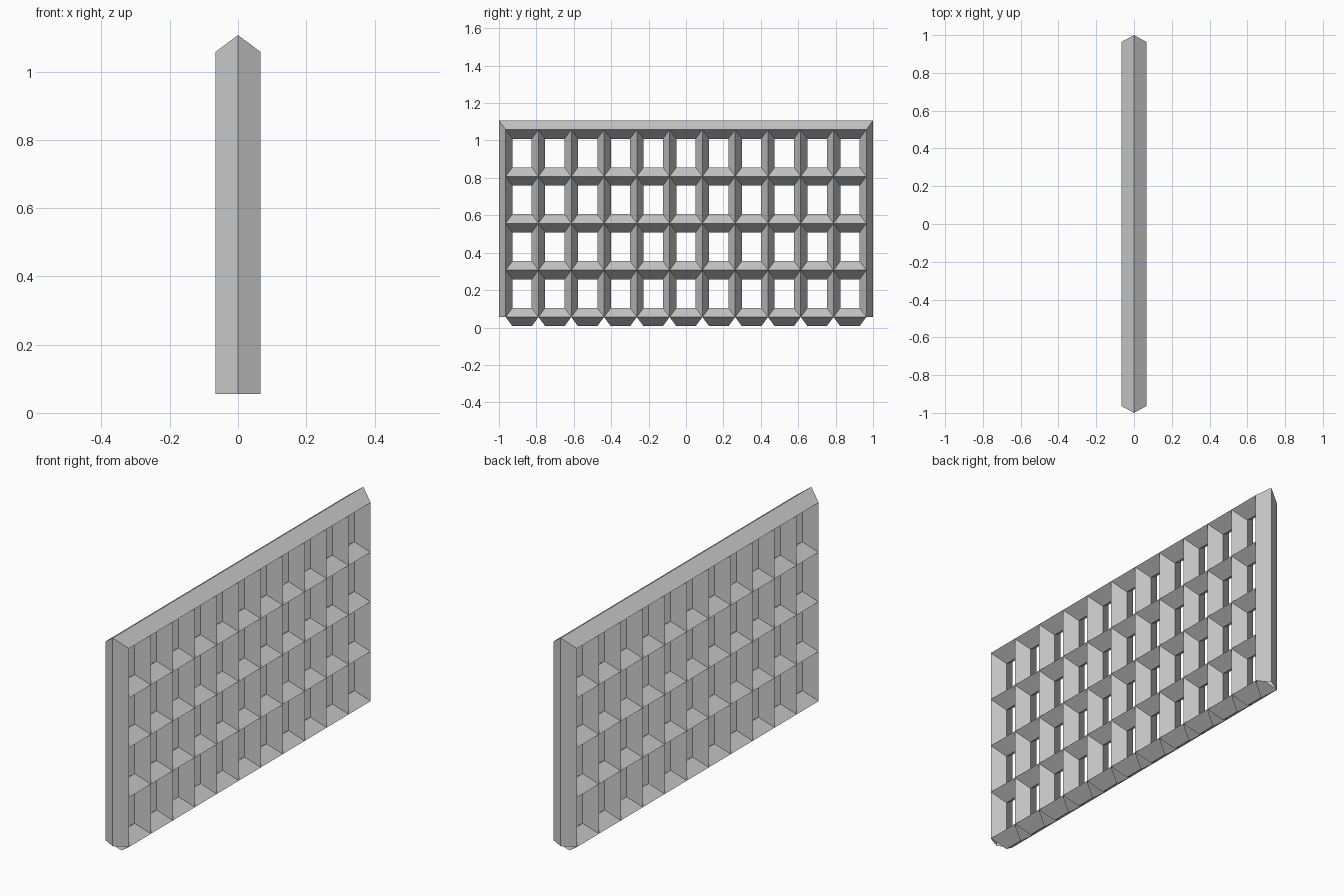
import bpy

if "Cube" in bpy.data.objects:
    bpy.data.objects.remove(bpy.data.objects["Cube"])

COLS, ROWS = 11, 4
D = 0.066                   # half depth of the lattice
Y, Z0, Z1 = 0.964, 0.056, 1.058
IY, IZ = 0.036, 0.049       # bevel reach towards the middle plane
W, H = 2 * Y / COLS, (Z1 - Z0) / ROWS


def make(name, verts, faces, cols=1, rows=1):
    """Build one front half, repeat it over the grid and mirror it in x."""
    mesh = bpy.data.meshes.new(name)
    mesh.from_pydata(verts, [], faces)
    obj = bpy.data.objects.new(name, mesh)
    bpy.context.collection.objects.link(obj)
    for count, step in ((cols, (0, W, 0)), (rows, (0, 0, H))):
        if count > 1:
            arr = obj.modifiers.new("repeat", 'ARRAY')
            arr.count = count
            arr.use_relative_offset = False
            arr.use_constant_offset = True
            arr.constant_offset_displace = step
    mir = obj.modifiers.new("mirror", 'MIRROR')
    mir.merge_threshold = 0.0005
    return obj


def ring(x, y0, y1, z0, z1):
    return [(x, y0, z0), (x, y1, z0), (x, y1, z1), (x, y0, z1)]


# Window cells: four bevels narrowing to the middle plane
make("lattice_cells",
     ring(D, -Y, -Y + W, Z0, Z0 + H)
     + ring(0, -Y + IY, -Y + W - IY, Z0 + IZ, Z0 + H - IZ),
     [(i, (i + 1) % 4, (i + 1) % 4 + 4, i + 4) for i in range(4)],
     COLS, ROWS)

# Outer bevels of both ends and the top, open at the bottom
make("outer_frame",
     ring(D, -Y, Y, Z0, Z1) + ring(0, -Y - IY, Y + IY, Z0, Z1 + IZ),
     [(i + 4, (i + 1) % 4 + 4, (i + 1) % 4, i) for i in (1, 2, 3)])

# Separate tapered facets under the bottom rail
make("bottom_facets",
     [(D, -Y, Z0), (D, -Y + W, Z0),
      (0, -Y + W - IY, Z0 - IZ), (0, -Y + IY, Z0 - IZ)],
     [(3, 2, 1, 0)], COLS)
